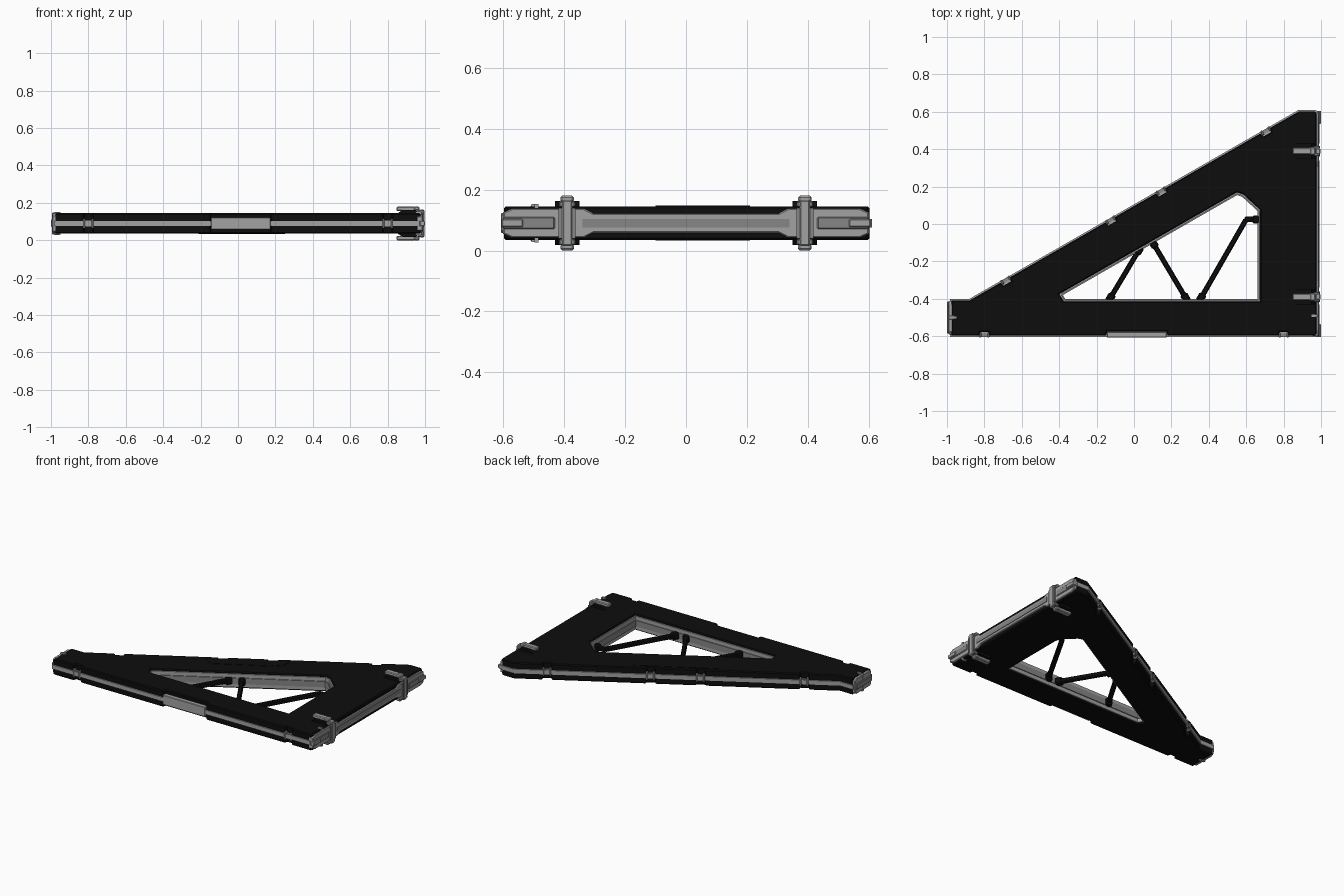
import bpy, bmesh, math
from mathutils import Vector, Matrix

if "Cube" in bpy.data.objects:
    bpy.data.objects.remove(bpy.data.objects["Cube"])

ZC = 0.09  # mid-plane height; everything mirrors about it


def material(name, v):
    m = bpy.data.materials.new(name)
    m.diffuse_color = (v, v, v, 1)
    m.use_nodes = True
    m.node_tree.nodes["Principled BSDF"].inputs["Base Color"].default_value = m.diffuse_color
    return m


BLACK = material("black", 0.004)
GREY = material("grey", 0.36)
MID = material("mid_grey", 0.24)


def add(name, mesh, mat):
    ob = bpy.data.objects.new(name, mesh)
    bpy.context.collection.objects.link(ob)
    mesh.materials.clear()
    mesh.materials.append(mat)
    return ob


def slab(name, loops, z0, z1, mat, bevel=0.0, matrix=None):
    """Filled outline (first loop) with holes (other loops), extruded in z."""
    cu = bpy.data.curves.new(name, 'CURVE')
    cu.dimensions, cu.fill_mode = '2D', 'BOTH'
    for loop in loops:
        sp = cu.splines.new('POLY')
        sp.points.add(len(loop) - 1)
        for p, co in zip(sp.points, loop):
            p.co = (co[0], co[1], 0, 1)
        sp.use_cyclic_u = True
    cu.extrude = (z1 - z0) / 2 - bevel
    cu.bevel_depth, cu.bevel_resolution, cu.offset = bevel, 0, -bevel
    tmp = bpy.data.objects.new(name + "_tmp", cu)
    bpy.context.collection.objects.link(tmp)
    bpy.context.view_layer.update()
    dg = bpy.context.evaluated_depsgraph_get()
    me = bpy.data.meshes.new_from_object(tmp.evaluated_get(dg))
    bpy.data.objects.remove(tmp)
    me.transform(Matrix.Translation((0, 0, (z0 + z1) / 2)))
    if matrix:
        me.transform(matrix)
    for p in me.polygons:
        p.use_smooth = False
    return add(name, me, mat)


def box(name, c, size, mat, angle=0.0, bevel=0.0):
    bm = bmesh.new()
    bmesh.ops.create_cube(bm, size=1, matrix=Matrix.Diagonal((*size, 1)))
    if bevel:
        bmesh.ops.bevel(bm, geom=bm.edges[:], offset=bevel, segments=1, affect='EDGES')
    bm.transform(Matrix.Translation(c) @ Matrix.Rotation(angle, 4, 'Z'))
    me = bpy.data.meshes.new(name)
    bm.to_mesh(me)
    bm.free()
    return add(name, me, mat)


def inset(loop, d):
    """Mitred inward offset of a counter-clockwise loop."""
    out = []
    for i, p in enumerate(loop):
        p = Vector(p)
        a = (p - Vector(loop[i - 1])).normalized()
        b = (Vector(loop[(i + 1) % len(loop)]) - p).normalized()
        na, nb = Vector((-a.y, a.x)), Vector((-b.y, b.x))
        out.append(tuple(p + (na + nb) * d / (1 + na.dot(nb))))
    return out


def notched(loop, cuts):
    """Cut notches (position, width, depth) into the numbered edges."""
    out = []
    for i, p in enumerate(loop):
        p, q = Vector(p), Vector(loop[(i + 1) % len(loop)])
        d = (q - p).normalized()
        n = Vector((-d.y, d.x))
        out.append(tuple(p))
        for s, w, dep in sorted(cuts.get(i, [])):
            a, b = p + d * (s - w / 2), p + d * (s + w / 2)
            out += [tuple(v) for v in (a, a + (n + d * 0.3) * dep, b + (n - d * 0.3) * dep, b)]
    return out


OUTER = [(-0.985, -0.605), (0.97, -0.605), (0.985, -0.59), (0.985, 0.595),
         (0.97, 0.61), (0.88, 0.61), (-0.88, -0.40), (-0.985, -0.40)]
HOLE = [(-0.40, -0.375), (-0.375, -0.415), (0.675, -0.415), (0.675, 0.075),
        (0.585, 0.158), (0.55, 0.17)]

# Clip places along the front edge and the sloped edge
front_x = (-0.80, 0.80)
slope_x = (-0.69, -0.13, 0.14, 0.70)
S0, S1 = Vector((0.88, 0.61)), Vector((-0.88, -0.40))
slope_dir = (S1 - S0).normalized()
slope_ang = math.atan2(1.01, 1.76)
slope_pts = [S0 + slope_dir * ((x - 0.88) / slope_dir.x) for x in slope_x]

# Black body with notched edges
inner = inset(OUTER, 0.008)
cuts = {0: [(x + 0.977, 0.055, 0.02) for x in front_x] + [(0.992, 0.33, 0.022)],
        5: [((p - S0).length, 0.06, 0.022) for p in slope_pts]}
slab("body", [notched(inner, cuts), HOLE], 0.035, 0.145, BLACK, 0.006)

# Grey rim around the outside and liner inside the window
slab("outer_rim", [OUTER, inset(OUTER, 0.03)], ZC - 0.014, ZC + 0.014, GREY)
slab("window_liner", [inset(HOLE, -0.01), inset(HOLE, 0.008)], 0.045, 0.135, GREY)
slab("window_liner_ridge", [HOLE, inset(HOLE, 0.014)], 0.07, 0.11, MID)

# Front inset panel
box("front_panel", (0.015, -0.592, ZC), (0.32, 0.03, 0.066), GREY, bevel=0.003)


# Edge clips: two posts and a bridge
def clip(c, ang):
    t = Vector((math.cos(ang), math.sin(ang)))
    for s in (-1, 1):
        p = c + t * 0.022 * s
        box("clip_post", (p.x, p.y, ZC), (0.011, 0.026, 0.055), GREY, ang, 0.003)
    box("clip_bridge", (c.x, c.y, ZC), (0.04, 0.016, 0.036), MID, ang)


for x in front_x:
    clip(Vector((x, -0.594)), 0)
for p in slope_pts:
    clip(p + Vector((math.sin(slope_ang), -math.cos(slope_ang))) * 0.010, slope_ang)

# Thin grip panels on both faces by the sloped side
GRIP = [(-0.21, -0.05), (-0.14, -0.10), (0.20, 0.09), (0.25, 0.14), (0.25, 0.21)]
for z in (0.143, 0.033):
    slab("grip_panel", [GRIP], z, z + 0.004, BLACK)


# Window struts with thick feet
def strut(a, b, feet=(True, True)):
    a, b = Vector(a), Vector(b)
    d = (b - a).normalized()
    ang, m = math.atan2(d.y, d.x), (a + b) / 2
    box("strut", (m.x, m.y, ZC), ((b - a).length, 0.028, 0.03), BLACK, ang, 0.006)
    for p, s, on in ((a, 1, feet[0]), (b, -1, feet[1])):
        if on:
            q = p + d * s * 0.018
            box("strut_foot", (q.x, q.y, ZC), (0.05, 0.042, 0.046), BLACK, ang, 0.008)


strut((-0.135, -0.41), (0.035, -0.125))
strut((0.095, -0.09), (0.285, -0.41))
strut((0.35, -0.41), (0.60, 0.025), (True, False))
strut((0.59, 0.025), (0.675, 0.025), (False, True))

# Right side rail, running between two end blocks
YZ = Matrix(((0, 0, 1, 0), (1, 0, 0, 0), (0, 1, 0, 0), (0, 0, 0, 1)))
box("side_rail", (0.973, 0, ZC), (0.03, 1.16, 0.064), GREY, bevel=0.004)
box("side_rail_ridge", (0.977, 0, ZC), (0.03, 0.68, 0.028), MID)
for s in (-1, 1):
    prof = [(0.30, 0.06), (0.335, 0.042), (0.57, 0.042), (0.60, 0.055),
            (0.60, 0.125), (0.57, 0.138), (0.335, 0.138), (0.30, 0.12)]
    prof = [(y * s, z) for y, z in prof][::s]
    slab("side_end_block", [prof], 0.955, 0.988, GREY, 0.004, YZ)
    box("end_block_tab", (0.978, s * 0.515, ZC), (0.03, 0.17, 0.04), MID, bevel=0.004)
    box("end_lug", (0.986, s * 0.57, ZC), (0.028, 0.07, 0.026), GREY, bevel=0.003)
    # Clamp straps over the right side
    y = s * 0.39
    XZ = Matrix(((1, 0, 0, 0), (0, 0, 1, 0), (0, 1, 0, 0), (0, 0, 0, 1)))
    base = [(0.84, 0.045), (0.88, 0.018), (0.95, 0.018), (0.975, 0.045),
            (0.975, 0.135), (0.95, 0.162), (0.88, 0.162), (0.84, 0.135)]
    slab("clamp_base", [base], y - 0.04, y + 0.04, BLACK, 0.0, XZ)
    box("clamp_band", (0.984, y, ZC), (0.024, 0.034, 0.15), GREY, bevel=0.005)
    for k in (-1, 1):
        box("clamp_arm", (0.898, y, ZC + k * 0.078), (0.1, 0.036, 0.024), GREY, bevel=0.005)
        box("clamp_hook", (0.955, y, ZC + k * 0.079), (0.03, 0.044, 0.022), GREY, bevel=0.006)
        box("clamp_catch", (0.976, y, ZC + k * 0.062), (0.034, 0.054, 0.02), MID, bevel=0.004)
        box("clamp_side", (0.982, y + k * 0.022, ZC), (0.024, 0.012, 0.1), MID)

# Left end cap with a latch
cap = [(-0.59, 0.05), (-0.575, 0.038), (-0.43, 0.038), (-0.412, 0.05),
       (-0.412, 0.13), (-0.43, 0.142), (-0.575, 0.142), (-0.59, 0.13)]
slab("left_end_cap", [cap], -0.992, -0.968, GREY, 0.004, YZ)
box("left_cap_ridge", (-0.988, -0.5, ZC), (0.024, 0.17, 0.04), MID, bevel=0.004)
box("left_latch", (-0.976, -0.5, ZC), (0.036, 0.022, 0.118), GREY, bevel=0.004)
for k in (-1, 1):
    box("left_latch_tip", (-0.965, -0.5, ZC + k * 0.055), (0.03, 0.012, 0.014), GREY)
    box("side_pin", (0.965, -0.49, ZC + k * 0.056), (0.03, 0.014, 0.014), GREY)
